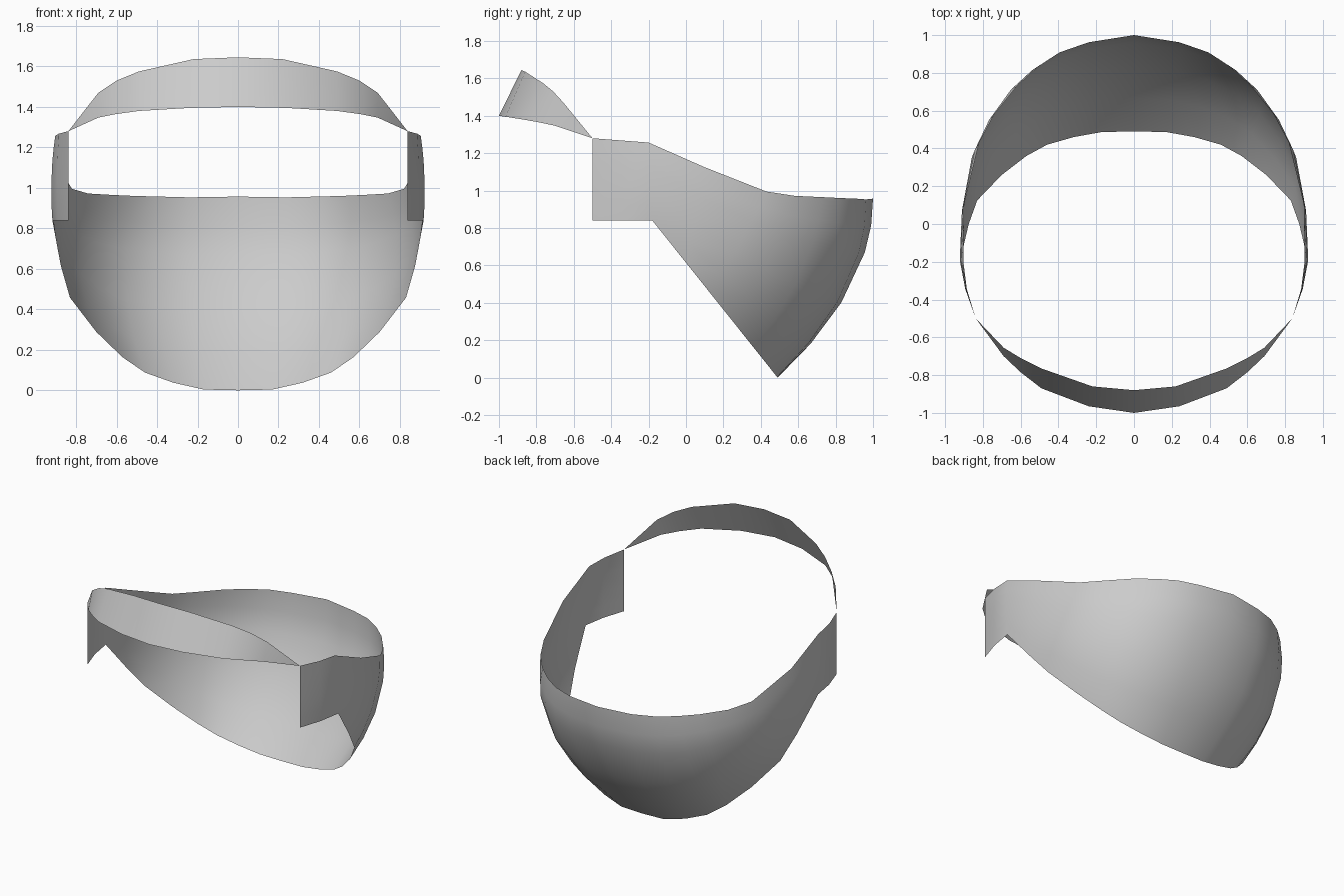
import bpy, bmesh, math
from mathutils import Vector

if "Cube" in bpy.data.objects:
    bpy.data.objects.remove(bpy.data.objects["Cube"])


def loft(name, columns):
    """Half sheet from x = 0 outward, skinned between columns, then mirrored."""
    bm = bmesh.new()
    grid = [[bm.verts.new(p) for p in col] for col in columns]
    for a, b in zip(grid, grid[1:]):
        for i in range(len(a) - 1):
            bm.faces.new((a[i], a[i + 1], b[i + 1], b[i]))
    bmesh.ops.remove_doubles(bm, verts=bm.verts, dist=0.0005)
    bmesh.ops.recalc_face_normals(bm, faces=bm.faces)
    # the sheet is open, so make the normals point away from the middle
    if sum(f.normal.dot(f.calc_center_median() - Vector((0, 0, 0.9))) for f in bm.faces) < 0:
        bmesh.ops.reverse_faces(bm, faces=bm.faces)
    mesh = bpy.data.meshes.new(name)
    bm.to_mesh(mesh)
    bm.free()
    obj = bpy.data.objects.new(name, mesh)
    bpy.context.collection.objects.link(obj)
    mirror = obj.modifiers.new("Mirror", 'MIRROR')
    mirror.use_clip = True
    mirror.merge_threshold = 0.001
    for p in mesh.polygons:
        p.use_smooth = True
    return obj


# Lower face shell: (top x, y, z), (bottom x, y), outward bulge
SLOPE = 1.254
shell = [
    ((0, 1.0, 0.957), (0, 0.49), 0.13),
    ((0.24, 0.962, 0.953), (0.17, 0.487), 0.13),
    ((0.39, 0.91, 0.957), (0.32, 0.46), 0.125),
    ((0.51, 0.83, 0.96), (0.46, 0.42), 0.115),
    ((0.62, 0.73, 0.965), (0.57, 0.36), 0.105),
    ((0.74, 0.58, 0.972), (0.70, 0.26), 0.075),
    ((0.82, 0.43, 0.995), (0.83, 0.125), 0.045),
    ((0.90, 0.10, 1.125), (0.875, 0.0), 0.022),
    ((0.903, -0.20, 1.257), (0.917, -0.18), 0.012),
    ((0.885, -0.345, 1.268), (0.89, -0.34), 0.006),
    ((0.838, -0.50, 1.28), (0.838, -0.50), 0.0),
]
columns = []
for top, (bx, by), bulge in shell:
    t0 = Vector(top)
    b0 = Vector((bx, by, min(0.84, (0.49 - by) * SLOPE)))
    out = Vector((t0.x + b0.x, t0.y + b0.y, 0)).normalized()
    columns.append([t0.lerp(b0, t) + out * bulge * 4 * t * (1 - t)
                    for t in (0, 0.15, 0.3, 0.58, 0.81, 1)])
loft("face_shell", columns)

# Tilted brow band: lower edge point, upper edge point
band = [
    ((0, -1.0, 1.40), (0, -0.88, 1.645)),
    ((0.24, -0.965, 1.395), (0.22, -0.86, 1.636)),
    ((0.49, -0.87, 1.38), (0.49, -0.765, 1.575)),
    ((0.60, -0.785, 1.365), (0.60, -0.71, 1.53)),
    ((0.69, -0.70, 1.347), (0.69, -0.655, 1.47)),
    ((0.838, -0.50, 1.28), (0.838, -0.50, 1.28)),
]
loft("brow_band", [[Vector(p) for p in pair] for pair in band])
